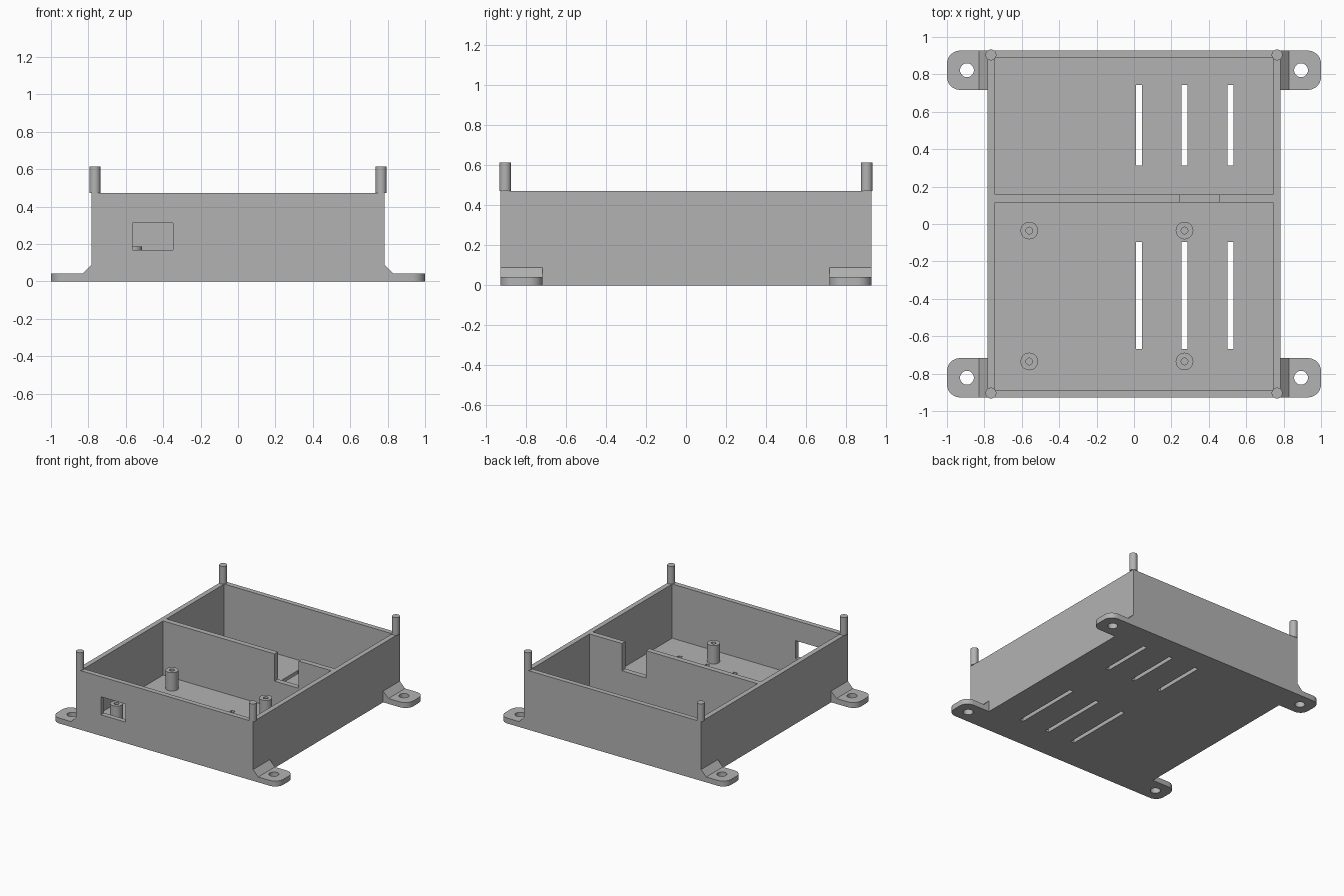
import bpy, bmesh, math
from mathutils import Vector

cube = bpy.data.objects.get("Cube")
if cube:
    bpy.data.objects.remove(cube, do_unlink=True)

grey = bpy.data.materials.new("plain grey")
grey.use_nodes = True
colour = (0.45, 0.45, 0.45, 1)
grey.diffuse_color = colour
grey.node_tree.nodes["Principled BSDF"].inputs["Base Color"].default_value = colour

HX, HY, TOP = 0.783, 0.927, 0.473   # half width, half depth, wall height
WALL, FLOOR = 0.04, 0.04


def add_object(name, bm):
    bmesh.ops.recalc_face_normals(bm, faces=bm.faces)
    mesh = bpy.data.meshes.new(name)
    bm.to_mesh(mesh)
    bm.free()
    mesh.materials.append(grey)
    ob = bpy.data.objects.new(name, mesh)
    bpy.context.collection.objects.link(ob)
    return ob


def prism(name, points, direction):
    """Extrude a closed outline of 3D points along a direction."""
    bm = bmesh.new()
    face = bm.faces.new([bm.verts.new(p) for p in points])
    out = bmesh.ops.extrude_face_region(bm, geom=[face])
    moved = [g for g in out["geom"] if isinstance(g, bmesh.types.BMVert)]
    bmesh.ops.translate(bm, verts=moved, vec=Vector(direction))
    return add_object(name, bm)


def box(name, x0, x1, y0, y1, z0, z1):
    outline = [(x0, y0, z0), (x1, y0, z0), (x1, y1, z0), (x0, y1, z0)]
    return prism(name, outline, (0, 0, z1 - z0))


def cylinder(name, x, y, r, z0, z1, sides=32):
    angles = [math.tau * i / sides for i in range(sides)]
    outline = [(x + r * math.cos(a), y + r * math.sin(a), z0) for a in angles]
    return prism(name, outline, (0, 0, z1 - z0))


def cut(ob, cutters):
    """Subtract the cutters, bake the result and discard them."""
    for c in cutters:
        c.hide_render = True
        mod = ob.modifiers.new("cut", 'BOOLEAN')
        mod.operation, mod.solver, mod.object = 'DIFFERENCE', 'EXACT', c
    graph = bpy.context.evaluated_depsgraph_get()
    baked = bpy.data.meshes.new_from_object(ob.evaluated_get(graph))
    ob.modifiers.clear()
    ob.data = baked
    for c in cutters:
        bpy.data.objects.remove(c, do_unlink=True)


def smooth(ob):
    bpy.ops.object.select_all(action='DESELECT')
    ob.select_set(True)
    bpy.context.view_layer.objects.active = ob
    bpy.ops.object.shade_smooth_by_angle(angle=math.radians(30))


# Open tray with a front window and slots through the floor
tray = box("tray", -HX, HX, -HY, HY, 0, TOP)
cutters = [
    box("cavity", WALL - HX, HX - WALL, WALL - HY, HY - WALL, FLOOR, 1),
    box("window", -0.565, -0.347, -1, -0.86, 0.168, 0.312),
]
for x in (0.027, 0.27, 0.515):
    for y0, y1 in ((0.312, 0.742), (-0.095, -0.668)):
        cutters.append(box("slot", x - 0.016, x + 0.016, min(y0, y1), max(y0, y1), -0.1, 0.1))
cut(tray, cutters)

# Divider wall with a cable notch
ex, low, notch = HX - WALL, FLOOR, 0.255
outline = [(-ex, low), (ex, low), (ex, TOP), (0.457, TOP), (0.457, notch),
           (0.243, notch), (0.243, TOP), (-ex, TOP)]
prism("divider", [(x, 0.115, z) for x, z in outline], (0, 0.043, 0))

# Hollow board standoffs
for x in (-0.56, 0.27):
    for y in (-0.735, -0.035):
        post = cylinder("standoff", x, y, 0.047, FLOOR, 0.187)
        cut(post, [cylinder("bore", x, y, 0.018, FLOOR + 0.005, 0.3, 20)])
        smooth(post)

# Corner pins and mounting feet, mirrored to all four corners
F_IN, F_THICK, R = 0.717, 0.043, 0.07
for sx in (-1, 1):
    for sy in (-1, 1):
        smooth(cylinder("corner_pin", sx * 0.765, sy * 0.904, 0.029, TOP, 0.615))

        # foot plate with two rounded outer corners
        plan = [(HX, F_IN)]
        for cy, start in ((F_IN + R, -90), (HY - R, 0)):
            for i in range(9):
                a = math.radians(start + 90 * i / 8)
                plan.append((1 - R + R * math.cos(a), cy + R * math.sin(a)))
        plan.append((HX, HY))
        foot = prism("mounting_foot", [(sx * x, sy * y, 0) for x, y in plan], (0, 0, F_THICK))
        cut(foot, [cylinder("screw_hole", sx * 0.893, sy * 0.822, 0.037, -0.1, 0.2)])
        smooth(foot)

        # sloped fillet between foot and wall
        side = [(HX, F_THICK), (HX + 0.046, F_THICK), (HX, 0.09)]
        prism("foot_gusset", [(sx * x, sy * F_IN, z) for x, z in side], (0, sy * (HY - F_IN), 0))
